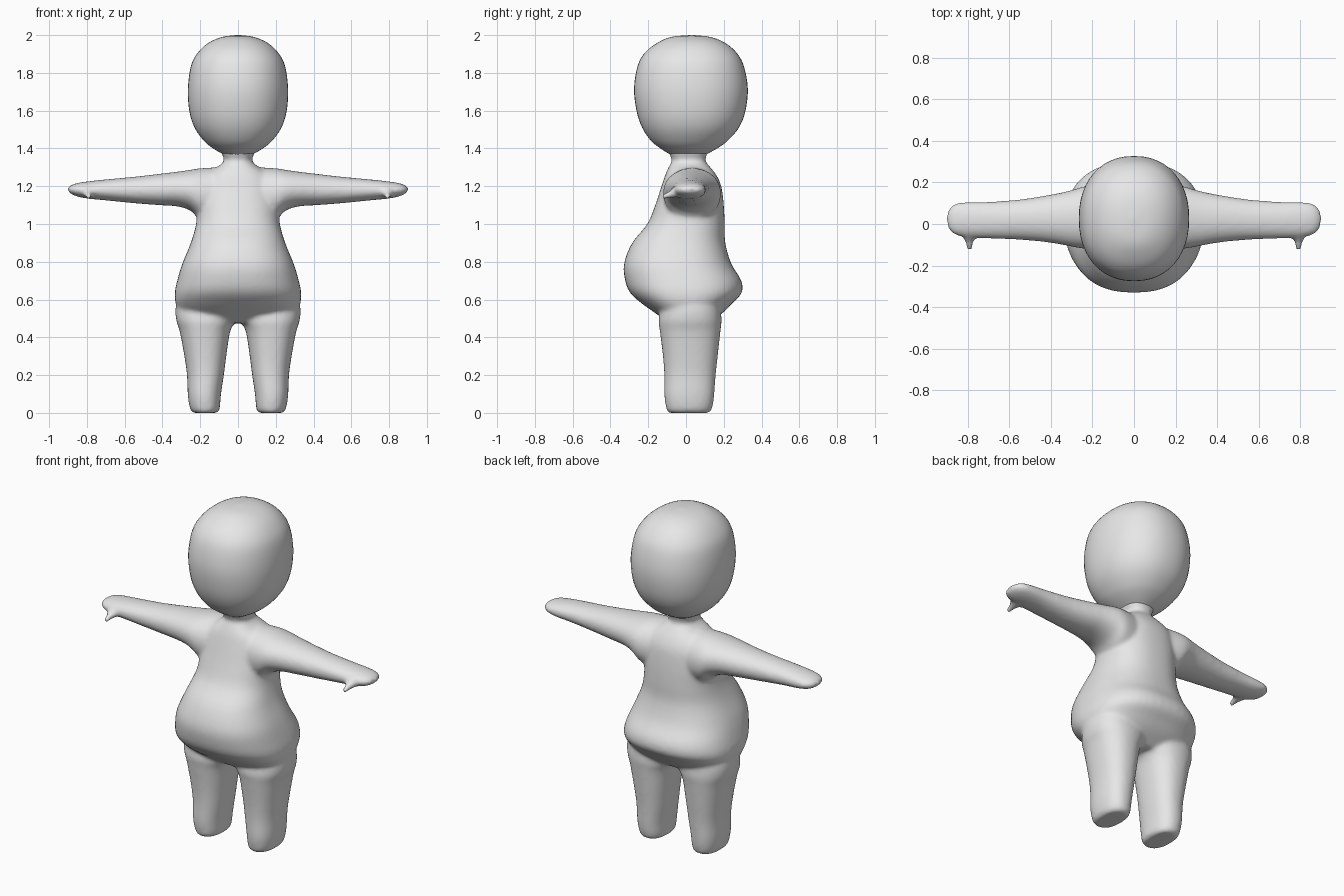
import bpy, bmesh, math
from mathutils import Vector

if "Cube" in bpy.data.objects:
    bpy.data.objects.remove(bpy.data.objects["Cube"])

skin = bpy.data.materials.new("plain_grey")
skin.diffuse_color = (0.8, 0.8, 0.8, 1)
skin.use_nodes = True
skin.node_tree.nodes["Principled BSDF"].inputs["Base Color"].default_value = skin.diffuse_color


def smooth_rows(rows, steps=4):
    """Catmull-Rom interpolation between profile rows."""
    out = []
    for i in range(len(rows) - 1):
        p = [Vector(rows[min(max(i + k, 0), len(rows) - 1)]) for k in (-1, 0, 1, 2)]
        for s in range(steps):
            t = s / steps
            out.append(0.5 * (2 * p[1] + (p[2] - p[0]) * t
                              + (2 * p[0] - 5 * p[1] + 4 * p[2] - p[3]) * t * t
                              + (3 * p[1] - p[0] - 3 * p[2] + p[3]) * t ** 3))
    return out + [Vector(rows[-1])]


def loft(bm, rows, place, power=2.2, sides=48):
    """Rows are (position, a_min, a_max, b_min, b_max); place maps (pos, a, b) to a point."""
    rings = []
    for pos, a0, a1, b0, b1 in smooth_rows([Vector(r) for r in rows]):
        ring = []
        for k in range(sides):
            t = 2 * math.pi * k / sides
            c, s = math.cos(t), math.sin(t)
            a = (a0 + a1) / 2 + (a1 - a0) / 2 * math.copysign(abs(c) ** (2 / power), c)
            b = (b0 + b1) / 2 + (b1 - b0) / 2 * math.copysign(abs(s) ** (2 / power), s)
            ring.append(bm.verts.new(place(pos, a, b)))
        rings.append(ring)
    for r, q in zip(rings, rings[1:]):
        for k in range(sides):
            n = (k + 1) % sides
            bm.faces.new((r[k], r[n], q[n], q[k]))
    bm.faces.new(rings[0][::-1])
    bm.faces.new(rings[-1])


def finish(name, bm):
    bmesh.ops.recalc_face_normals(bm, faces=bm.faces)
    mesh = bpy.data.meshes.new(name)
    bm.to_mesh(mesh)
    bm.free()
    mesh.materials.append(skin)
    mesh.shade_smooth()
    obj = bpy.data.objects.new(name, mesh)
    bpy.context.collection.objects.link(obj)
    return obj


def upright(z, x, y):
    return (x, y, z)


# Head: tall rounded egg, deeper at the back
head = [(2.0, .01, .02, .04), (1.99, .085, -.08, .13), (1.96, .155, -.15, .205),
        (1.91, .21, -.215, .265), (1.84, .248, -.255, .305), (1.72, .265, -.275, .327),
        (1.6, .258, -.262, .315), (1.51, .23, -.232, .28), (1.44, .18, -.185, .22),
        (1.4, .132, -.135, .165), (1.365, .07, -.08, .1)]
bm = bmesh.new()
loft(bm, [(z, -w, w, f, b) for z, w, f, b in head], upright)
finish("head", bm)

# Body: neck, chest, round belly and hips
bm = bmesh.new()
torso = [(1.42, .1, -.11, .13), (1.37, .085, -.088, .112), (1.335, .074, -.075, .102),
         (1.305, .105, -.09, .125), (1.26, .17, -.11, .16), (1.2, .2, -.13, .187),
         (1.1, .215, -.163, .2), (1.0, .222, -.205, .205), (.9, .25, -.285, .208),
         (.79, .295, -.328, .24), (.7, .322, -.322, .293), (.635, .335, -.295, .295),
         (.58, .33, -.235, .245), (.53, .3, -.165, .195), (.475, .18, -.09, .12)]
loft(bm, [(z, -w, w, f, b) for z, w, f, b in torso], upright, 2.4)

# Legs: inner, outer, front, back at each height
leg = [(.64, .04, .31, -.1, .15), (.56, .015, .33, -.13, .18), (.49, .015, .327, -.145, .188),
       (.43, .042, .308, -.138, .182), (.3, .062, .284, -.122, .168), (.2, .075, .27, -.115, .157),
       (.1, .09, .266, -.115, .15), (.04, .095, .258, -.108, .142), (.01, .1, .248, -.1, .132),
       (0, .11, .238, -.09, .12)]
# Arms: front, back, bottom, top at each distance from the centre
arm = [(.1, -.11, .17, 1.0, 1.3), (.2, -.12, .185, 1.025, 1.295), (.25, -.118, .178, 1.07, 1.287),
       (.32, -.105, .158, 1.093, 1.277), (.42, -.088, .138, 1.1, 1.265),
       (.55, -.076, .118, 1.11, 1.25), (.7, -.07, .107, 1.125, 1.236),
       (.8, -.065, .106, 1.135, 1.225), (.86, -.052, .098, 1.148, 1.215),
       (.892, -.025, .072, 1.165, 1.2), (.902, .01, .04, 1.178, 1.19)]
# Thumbs: x and z range at each forward reach
thumb = [(0, .745, .835, 1.14, 1.215), (-.06, .76, .825, 1.14, 1.195),
         (-.09, .772, .812, 1.135, 1.175), (-.128, .778, .804, 1.13, 1.156)]
for side in (-1, 1):
    loft(bm, leg, lambda z, x, y: (side * x, y, z), 2.3)
    loft(bm, arm, lambda x, y, z: (side * x, y, z), 2.1)
    loft(bm, thumb, lambda y, x, z: (side * x, y, z), 2, 24)
body = finish("body", bm)

# Fuse the limbs into one soft skin
fuse = body.modifiers.new("fuse", 'REMESH')
fuse.mode = 'VOXEL'
fuse.voxel_size = 0.011
fuse.use_smooth_shade = True
soften = body.modifiers.new("soften", 'SMOOTH')
soften.factor = 0.5
soften.iterations = 10
